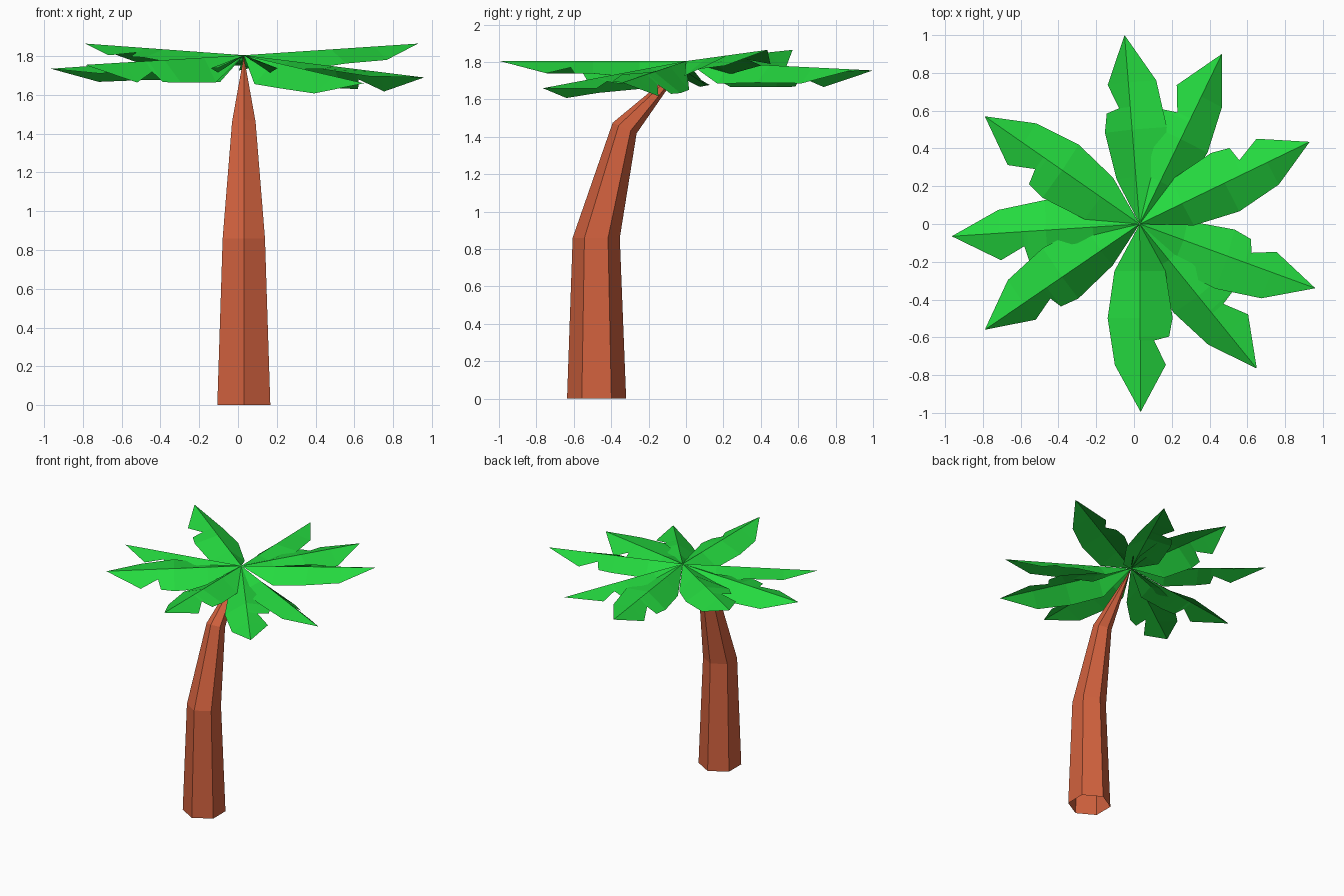
import bpy
import bmesh
from math import radians, cos, sin
from mathutils import Vector, Matrix

if "Cube" in bpy.data.objects:
    bpy.data.objects.remove(bpy.data.objects["Cube"])


def make_material(name, color):
    mat = bpy.data.materials.new(name)
    mat.use_nodes = True
    mat.diffuse_color = color
    mat.node_tree.nodes["Principled BSDF"].inputs["Base Color"].default_value = color
    return mat


def make_object(name, bm, mat):
    mesh = bpy.data.meshes.new(name)
    bm.to_mesh(mesh)
    bm.free()
    mesh.materials.append(mat)
    obj = bpy.data.objects.new(name, mesh)
    bpy.context.collection.objects.link(obj)
    return obj


bark = make_material("bark_brown", (0.64, 0.12, 0.048, 1))
leaf_green = make_material("leaf_green", (0.018, 0.7, 0.05, 1))
CROWN = Vector((0.03, 0, 1.805))


# Trunk: bent hexagonal taper, open at the base, ending in a point
def build_trunk():
    bm = bmesh.new()
    # centre y, centre z, radius, forward tilt in degrees
    sections = [(-0.478, 0, 0.158, 0), (-0.48, 0.86, 0.126, 0), (-0.328, 1.447, 0.07, 24)]
    rings = []
    for y, z, radius, tilt in sections:
        turn = Matrix.Rotation(radians(-tilt), 3, 'X')
        ring = []
        for i in range(6):
            a = radians(90 + 60 * i)
            offset = turn @ Vector((radius * cos(a), radius * sin(a), 0))
            ring.append(bm.verts.new(Vector((CROWN.x, y, z)) + offset))
        rings.append(ring)
    apex = bm.verts.new(CROWN - Vector((0, 0, 0.005)))
    for i in range(6):
        j = (i + 1) % 6
        for low, high in zip(rings, rings[1:]):
            bm.faces.new((low[i], low[j], high[j], high[i]))
        bm.faces.new((rings[-1][i], rings[-1][j], apex))
    make_object("trunk", bm, bark)


# Frond outline: distance along the rib, half width, drop
PLAIN_SIDE = [(0.25, 0.135, -0.09), (0.5, 0.172, -0.067), (0.75, 0.135, -0.065)]
NOTCHED_SIDE = PLAIN_SIDE[:2] + [(0.6, 0.153, -0.065), (0.62, 0.073, -0.034)] + PLAIN_SIDE[2:]


def build_frond(name, tip, roll):
    bm = bmesh.new()
    rib_vector = Vector(tip) - CROWN
    along = rib_vector.normalized()
    side = Vector((0, 0, 1)).cross(along).normalized()
    up = along.cross(side)
    turn = Matrix.Rotation(radians(-roll), 3, along)

    def point(u, w, h):
        return bm.verts.new(CROWN + rib_vector * u + turn @ (side * w + up * h))

    root, end = point(0, 0, 0), point(1, 0, 0)
    stations = sorted({p[0] for p in NOTCHED_SIDE})
    rib = {u: point(u, 0, 0) for u in stations}
    for sign, outline in ((1, NOTCHED_SIDE), (-1, PLAIN_SIDE)):
        edge = [root] + [point(u, sign * w, h) for u, w, h in outline] + [end]
        spine = [root] + [rib[p[0]] for p in outline] + [end]
        for i in range(len(edge) - 1):
            corners = [spine[i], spine[i + 1], edge[i + 1], edge[i]]
            corners = list(dict.fromkeys(corners))
            if sign < 0:
                corners.reverse()
            bm.faces.new(corners)
    make_object(name, bm, leaf_green)


build_trunk()

# Crown: tip position and roll of each frond
FRONDS = {
    "frond_back": ((-0.05, 1.0, 1.755), 17),
    "frond_back_left": ((0.465, 0.9, 1.76), -9),
    "frond_left_rear": ((0.93, 0.435, 1.865), -2),
    "frond_left_front": ((0.96, -0.34, 1.69), 17),
    "frond_front_left": ((0.65, -0.765, 1.66), -11),
    "frond_front": ((0.035, -0.995, 1.805), 0),
    "frond_front_right": ((-0.79, -0.56, 1.755), 18),
    "frond_right": ((-0.965, -0.065, 1.735), -9),
    "frond_back_right": ((-0.79, 0.57, 1.865), -8),
}
for frond_name, (tip, roll) in FRONDS.items():
    build_frond(frond_name, tip, roll)
